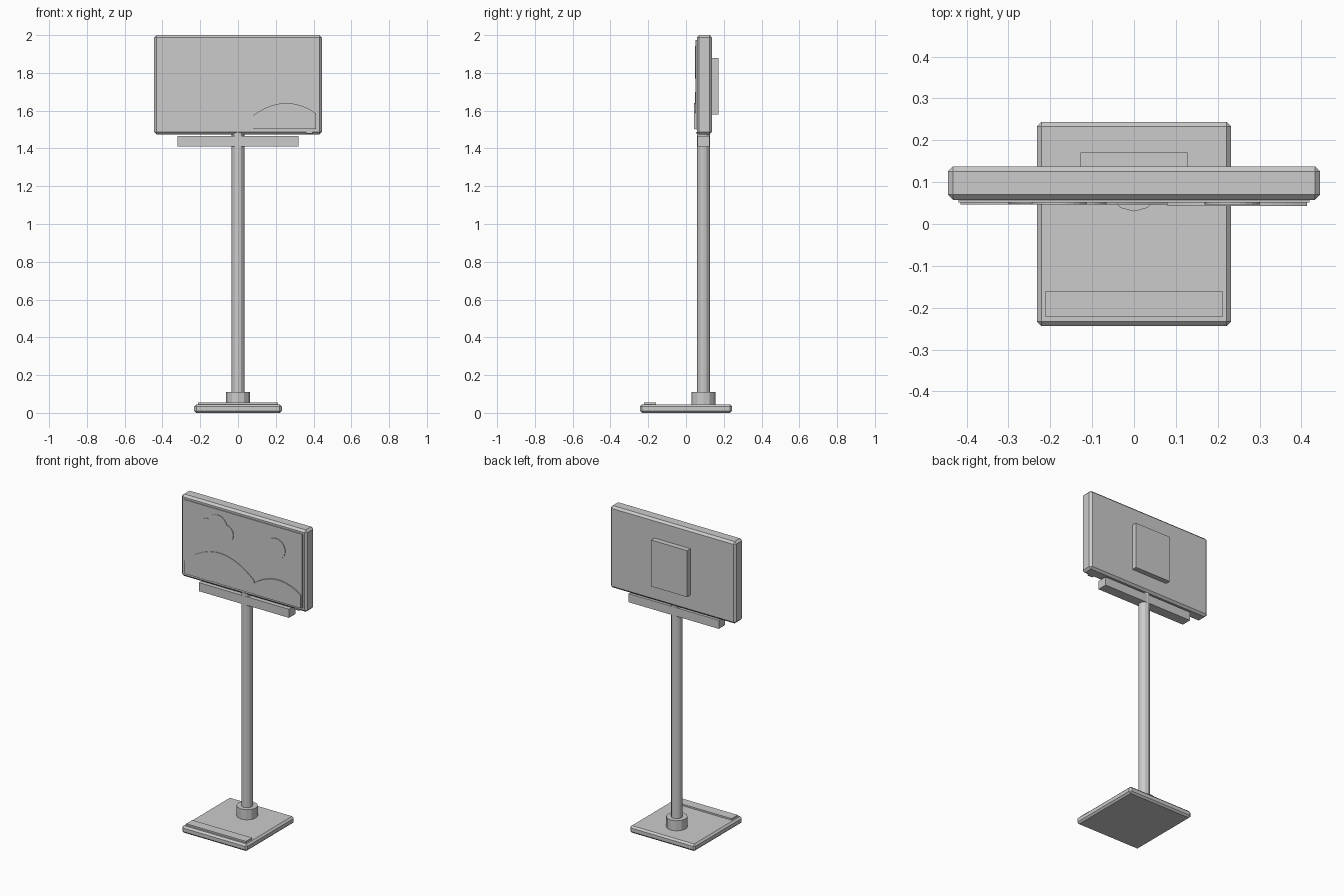
import bpy, bmesh, math

if "Cube" in bpy.data.objects:
    bpy.data.objects.remove(bpy.data.objects["Cube"])


def mesh_object(name, bm):
    bmesh.ops.recalc_face_normals(bm, faces=bm.faces)
    me = bpy.data.meshes.new(name)
    bm.to_mesh(me)
    bm.free()
    ob = bpy.data.objects.new(name, me)
    bpy.context.collection.objects.link(ob)
    return ob


def box(name, x, y, z, bevel=0):
    """Box from (min, max) ranges, with an optional one-step chamfer."""
    bm = bmesh.new()
    bmesh.ops.create_cube(bm, size=1)
    for v in bm.verts:
        v.co = [sum(r) / 2 + c * (r[1] - r[0]) for c, r in zip(v.co, (x, y, z))]
    if bevel:
        bmesh.ops.bevel(bm, geom=bm.edges[:], offset=bevel, segments=1,
                        affect='EDGES', profile=0.5)
    return mesh_object(name, bm)


def post(name, radius, z0, z1, sides=12, y=0.0925):
    bm = bmesh.new()
    bmesh.ops.create_cone(bm, cap_ends=True, segments=sides, radius1=radius,
                          radius2=radius, depth=z1 - z0)
    bmesh.ops.translate(bm, verts=bm.verts, vec=(0, y, (z0 + z1) / 2))
    return mesh_object(name, bm)


def plate(name, points, y0, y1):
    """Thin plate: an x-z outline extruded from y0 to y1."""
    bm = bmesh.new()
    face = bm.faces.new([bm.verts.new((x, y0, z)) for x, z in points])
    new = bmesh.ops.extrude_face_region(bm, geom=[face])['geom']
    moved = [g for g in new if isinstance(g, bmesh.types.BMVert)]
    bmesh.ops.translate(bm, verts=moved, vec=(0, y1 - y0, 0))
    return mesh_object(name, bm)


def disc(name, cx, cz, r, y0, y1, n=24):
    pts = [(cx + r * math.cos(math.tau * i / n), cz + r * math.sin(math.tau * i / n))
           for i in range(n)]
    return plate(name, pts, y0, y1)


def hill(name, x0, x1, peak_x, peak_z, curve, y1, n=20):
    pts = [(x0, 1.503), (x1, 1.503)]
    for i in range(n + 1):
        x = x1 + (x0 - x1) * i / n
        pts.append((x, peak_z - curve * (x - peak_x) ** 2))
    return plate(name, pts, 0.051, y1)


# Floor stand
box("base_plate", (-0.232, 0.232), (-0.244, 0.244), (0, 0.045), 0.011)
box("base_front_strip", (-0.212, 0.212), (-0.222, -0.16), (0.04, 0.055))
post("pole_collar", 0.0625, 0.04, 0.11)
post("pole", 0.034, 0.04, 1.49)
box("cross_bar", (-0.32, 0.32), (0.06, 0.125), (1.41, 1.465))

# Display housing
box("display_housing", (-0.445, 0.445), (0.057, 0.138), (1.475, 2.0), 0.013)
box("rear_box", (-0.128, 0.128), (0.13, 0.171), (1.58, 1.878))
box("screen", (-0.42, 0.42), (0.051, 0.065), (1.5, 1.975))
box("status_light", (0.36, 0.395), (0.052, 0.066), (1.478, 1.486))

# Picture relief on the screen
hill("left_hill", -0.415, 0.08, -0.165, 1.70, 1.85, 0.047)
hill("right_hill", 0.08, 0.413, 0.255, 1.64, 2.15, 0.043)
disc("sun", 0.235, 1.835, 0.066, 0.051, 0.047)
for i, (cx, cz, r) in enumerate([(-0.25, 1.85, 0.05), (-0.18, 1.872, 0.07),
                                 (-0.122, 1.838, 0.056)]):
    disc(f"cloud_puff_{i + 1}", cx, cz, r, 0.051, 0.0475 - 0.0005 * i)
